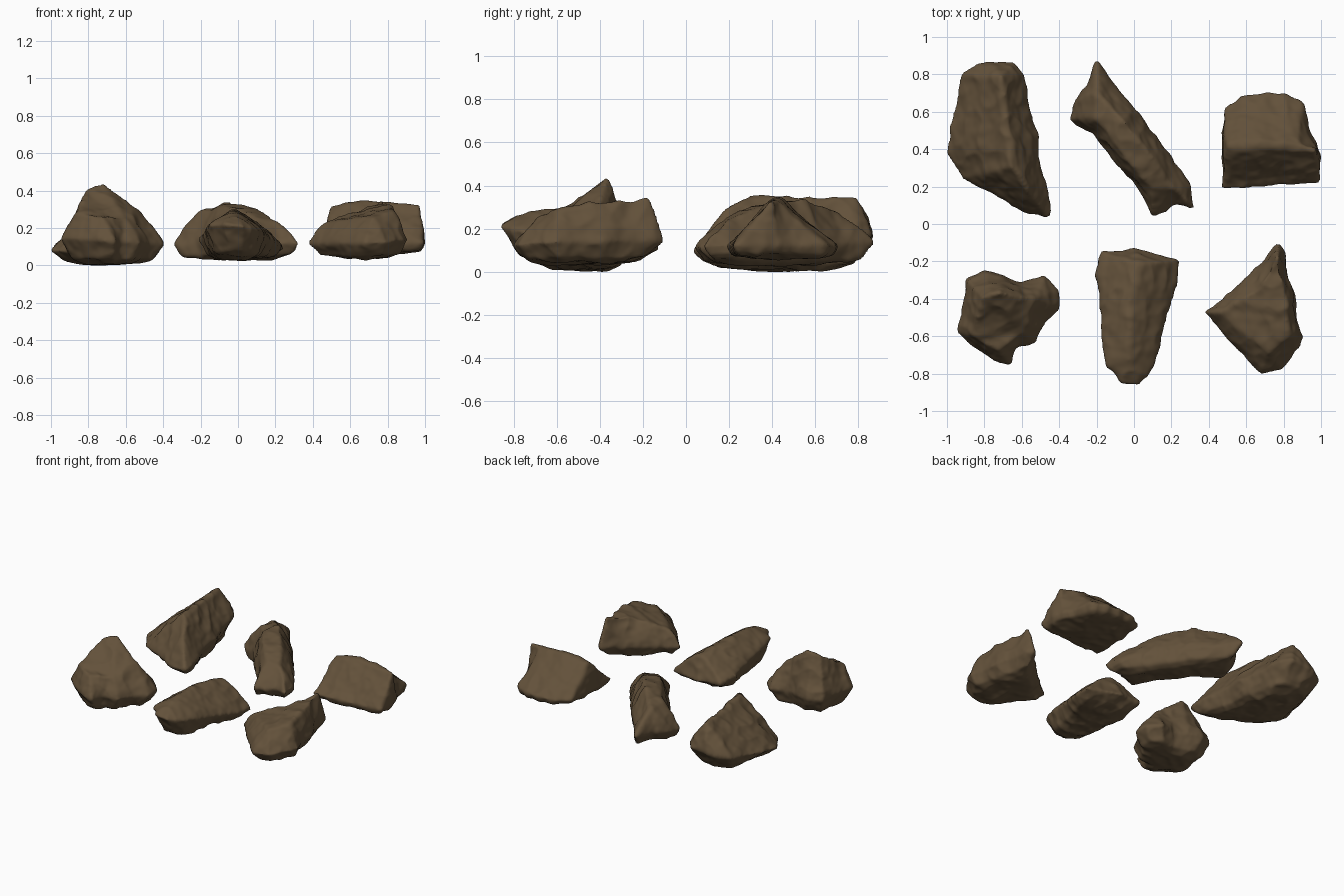
import bpy
import bmesh
from mathutils import Vector, noise
from mathutils.geometry import intersect_point_line

if "Cube" in bpy.data.objects:
    bpy.data.objects.remove(bpy.data.objects["Cube"], do_unlink=True)

# One earthy brown for every rock
stone = bpy.data.materials.new("brown_stone")
stone.use_nodes = True
stone.diffuse_color = (0.125, 0.083, 0.043, 1)
bsdf = stone.node_tree.nodes["Principled BSDF"]
bsdf.inputs["Base Color"].default_value = stone.diffuse_color
bsdf.inputs["Roughness"].default_value = 0.9


def nearest_on_ridge(point, ridge):
    """Closest point, seen from above, on the crest polyline."""
    best = None
    for a, b in zip(ridge, ridge[1:]):
        _, t = intersect_point_line(point.xy, a.xy, b.xy)
        hit = a.lerp(b, min(max(t, 0), 1))
        gap = (hit.xy - point.xy).length
        if best is None or gap < best[0]:
            best = (gap, hit)
    return best[1]


def rough(point, seed):
    """Broad lumps, chipped planes and fine pitting."""
    p = point + Vector((seed, seed, seed))
    lumps = noise.noise(p * 4.5) * 0.014
    chips = (0.25 - abs(noise.noise(p * 8))) * 0.018
    return 0.003 + lumps + chips + noise.noise(p * 22) * 0.004


def rock(name, outline, ridge, base, belt, slope=(0, 0), under=0.8, plump=1.0):
    """Loft rings from the base, over the widest belt, up to the crest.

    The crest line may turn back on itself to frame a broad top.
    A plump below 1 makes the flanks steeper."""
    ridge = [Vector(p) for p in ridge]
    count = len(outline)
    cx = sum(p[0] for p in outline) / count
    cy = sum(p[1] for p in outline) / count
    rim = [Vector((x, y, belt + slope[0] * (x - cx) + slope[1] * (y - cy)))
           for x, y in outline]
    foot = Vector((cx, cy, base))
    crest = [nearest_on_ridge(p, ridge) for p in rim]

    def shrunk(scale, lift):
        ring = []
        for p in rim:
            q = foot.lerp(p, scale)
            q.z = base + (p.z - base) * lift
            ring.append(q)
        return ring

    def shoulder(t):
        ring = []
        for p, c in zip(rim, crest):
            q = p.lerp(c, t)
            q.z = p.z + (c.z - p.z) * t ** plump
            ring.append(q)
        return ring

    rings = [shrunk(under * 0.65, 0), shrunk(under, 0.2), rim]
    rings += [shoulder(t) for t in (0.12, 0.3, 0.6, 0.94)]

    bm = bmesh.new()
    loops = [[bm.verts.new(p) for p in ring] for ring in rings]
    for lower, upper in zip(loops, loops[1:]):
        for i in range(count):
            j = (i + 1) % count
            bm.faces.new((lower[i], lower[j], upper[j], upper[i]))
    bm.faces.new(loops[0][::-1])
    bm.faces.new(loops[-1])
    bmesh.ops.triangulate(bm, faces=bm.faces[:])
    bmesh.ops.recalc_face_normals(bm, faces=bm.faces[:])
    cage = bpy.data.meshes.new(name)
    bm.to_mesh(cage)
    bm.free()

    # Even skin over the cage, slightly worn down
    obj = bpy.data.objects.new(name, cage)
    bpy.context.collection.objects.link(obj)
    remesh = obj.modifiers.new("skin", "REMESH")
    remesh.mode = "VOXEL"
    remesh.voxel_size = 0.011
    wear = obj.modifiers.new("wear", "SMOOTH")
    wear.factor = 0.5
    wear.iterations = 5
    graph = bpy.context.evaluated_depsgraph_get()
    mesh = bpy.data.meshes.new_from_object(obj.evaluated_get(graph))
    obj.modifiers.clear()
    obj.data = mesh
    bpy.data.meshes.remove(cage)
    mesh.name = name

    # Weathered surface
    moved = [v.co + v.normal * rough(v.co, cx * 7) for v in mesh.vertices]
    for v, co in zip(mesh.vertices, moved):
        v.co = co
    mesh.materials.clear()
    mesh.materials.append(stone)
    mesh.shade_smooth()


# Back row
rock("back_right_long_rock",
     [(-.45, .03), (-.44, .1), (-.51, .33), (-.51, .48), (-.57, .63), (-.59, .8),
      (-.64, .86), (-.78, .87), (-.92, .8), (-.98, .55), (-1, .38), (-.92, .24),
      (-.75, .16), (-.6, .06)],
     [(-.57, .18, .29), (-.64, .31, .375), (-.69, .6, .35), (-.71, .79, .355)],
     base=.01, belt=.12, slope=(.1, .12), under=.78, plump=.95)

rock("back_middle_slanted_rock",
     [(-.2, .87), (-.12, .76), (.02, .6), (.15, .42), (.22, .31), (.32, .2),
      (.33, .08), (.22, .1), (.1, .04), (.07, .12), (-.03, .26), (-.12, .36),
      (-.22, .48), (-.34, .56), (-.32, .65), (-.25, .73)],
     [(-.2, .7, .27), (-.1, .6, .365), (.06, .4, .33), (.2, .2, .24),
      (.09, .2, .27), (-.05, .37, .33), (-.2, .57, .29)],
     base=.04, belt=.12, slope=(.05, .05), under=.87, plump=.8)

rock("back_left_wedge_rock",
     [(.47, .19), (.7, .2), (.99, .23), (1, .35), (.98, .43), (.93, .52),
      (.9, .65), (.82, .69), (.7, .7), (.58, .69), (.49, .62), (.47, .42)],
     [(.5, .42, .32), (.75, .42, .355), (.97, .4, .34)],
     base=.07, belt=.12, under=.92)

# Front row
rock("front_right_peaked_rock",
     [(-.9, -.29), (-.8, -.25), (-.7, -.28), (-.6, -.31), (-.48, -.28),
      (-.4, -.35), (-.4, -.46), (-.48, -.53), (-.52, -.64), (-.63, -.66),
      (-.66, -.75), (-.75, -.73), (-.85, -.67), (-.94, -.58), (-.92, -.46),
      (-.9, -.38)][::-1],
     [(-.73, -.67, .27), (-.86, -.6, .28), (-.81, -.4, .42), (-.72, -.37, .455),
      (-.62, -.4, .37), (-.52, -.4, .29), (-.6, -.58, .25)],
     base=.01, belt=.13, slope=(-.05, 0), under=.8, plump=.9)

rock("front_middle_tapered_rock",
     [(-.17, -.15), (-.06, -.14), (0, -.12), (.1, -.15), (.25, -.19),
      (.23, -.3), (.17, -.5), (.13, -.65), (.11, -.76), (.03, -.87),
      (-.06, -.86), (-.15, -.77), (-.17, -.6), (-.18, -.4), (-.2, -.27)],
     [(.03, -.22, .27), (-.02, -.45, .3), (-.03, -.72, .28)],
     base=.04, belt=.15, slope=(-.1, -.15), under=.78, plump=.75)

rock("front_left_pointed_rock",
     [(.77, -.11), (.8, -.15), (.81, -.25), (.86, -.38), (.87, -.5),
      (.92, -.61), (.86, -.7), (.8, -.79), (.68, -.8), (.6, -.72),
      (.52, -.63), (.4, -.5), (.37, -.47), (.47, -.41), (.58, -.3), (.7, -.2)],
     [(.46, -.47, .23), (.65, -.4, .31), (.765, -.17, .36), (.81, -.4, .33),
      (.82, -.6, .29), (.72, -.68, .27)],
     base=.04, belt=.13, slope=(.05, .03), under=.8, plump=.9)
